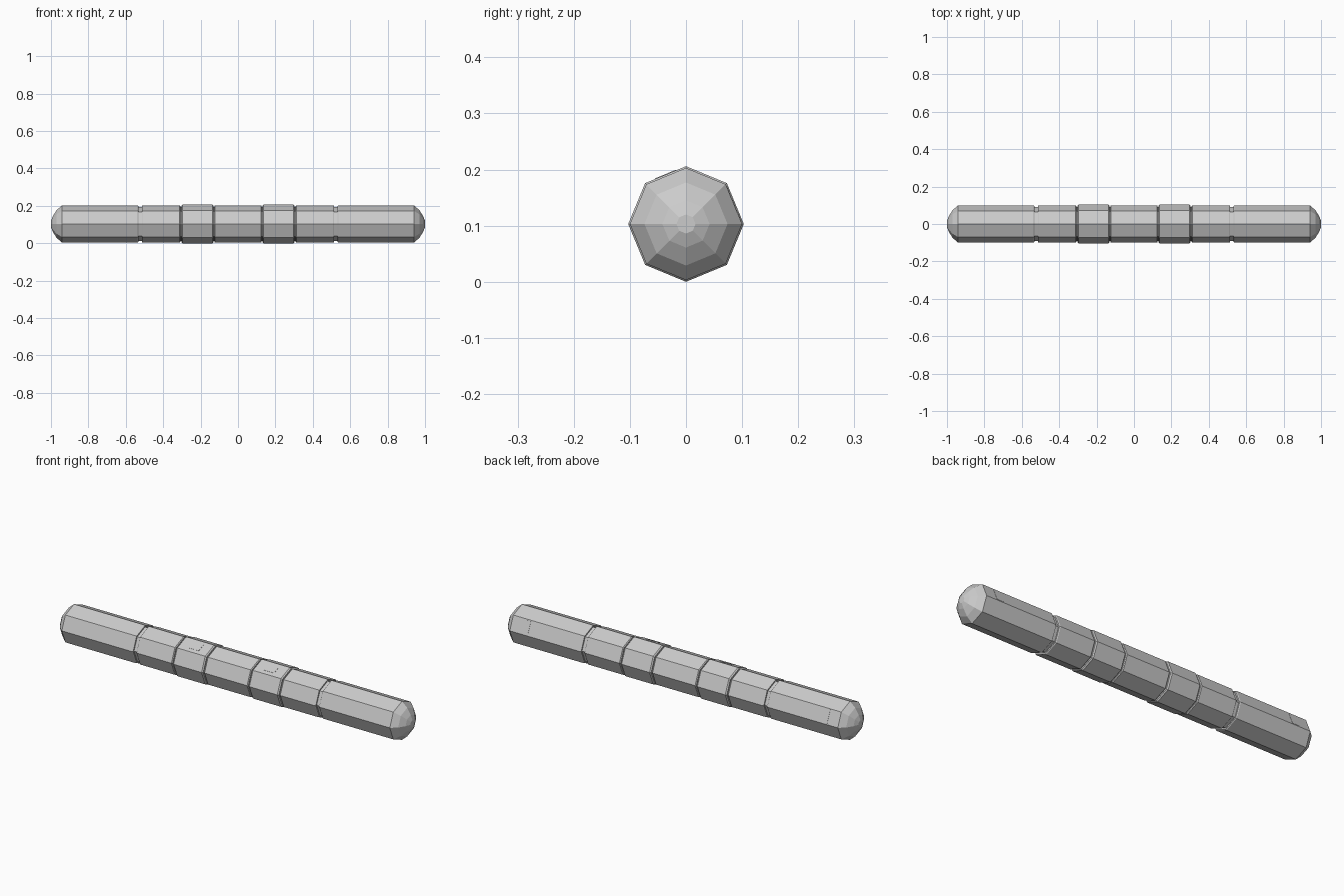
import bpy, bmesh, math
from mathutils import Matrix

if "Cube" in bpy.data.objects:
    bpy.data.objects.remove(bpy.data.objects["Cube"])

ZC = 0.103   # axis height


def lathe(name, profile, sides=8):
    """Closed flat-faceted solid from (x, radius) rings around the long axis."""
    bm = bmesh.new()
    rings = []
    for x, r in profile:
        rings.append([bm.verts.new((x, r * math.cos(i * math.tau / sides),
                                    ZC + r * math.sin(i * math.tau / sides)))
                      for i in range(sides)])
    for a, b in zip(rings, rings[1:]):
        for i in range(sides):
            j = (i + 1) % sides
            bm.faces.new((a[i], a[j], b[j], b[i]))
    bm.faces.new(rings[0])
    bm.faces.new(rings[-1])
    return finish(name, bm)


def finish(name, bm):
    bmesh.ops.recalc_face_normals(bm, faces=bm.faces[:])
    me = bpy.data.meshes.new(name)
    bm.to_mesh(me)
    bm.free()
    ob = bpy.data.objects.new(name, me)
    bpy.context.collection.objects.link(ob)
    return ob


def plate(name, x, angle, radius, width, height):
    """Thin plate lying on the flat facing 'angle' (degrees from +y towards +z)."""
    a = math.radians(angle)
    d = radius * math.cos(math.pi / 8) - 0.0005
    m = (Matrix.Translation((x, d * math.cos(a), ZC + d * math.sin(a)))
         @ Matrix.Rotation(a, 4, 'X') @ Matrix.Diagonal((width, 0.003, height, 1)))
    bm = bmesh.new()
    bmesh.ops.create_cube(bm, size=1, matrix=m)
    return finish(name, bm)


# core visible in the narrow gaps
lathe("inner_core", [(-0.6, 0.09), (0.6, 0.09)])

# middle grip between the sleeves
lathe("centre_grip", [(-0.126, 0.096), (-0.122, 0.1), (0.122, 0.1), (0.126, 0.096)])

for s, side in ((-1, "left"), (1, "right")):
    # raised sleeve with chamfered rims
    lathe(side + "_sleeve", [(s * x, r) for x, r in
          ((0.131, 0.098), (0.137, 0.103), (0.297, 0.103), (0.303, 0.098))])
    # short tube between sleeve and groove
    lathe(side + "_inner_tube", [(s * x, r) for x, r in
          ((0.308, 0.096), (0.312, 0.1), (0.51, 0.1), (0.514, 0.097))])
    # long end tube with rounded cap
    lathe(side + "_end_tube", [(s * x, r) for x, r in
          ((0.533, 0.097), (0.537, 0.1), (0.94, 0.1), (0.97, 0.074),
           (0.99, 0.042), (1.0, 0.017))])
    # control button on the front upper flat, strip on the back upper flat
    plate(side + "_button", s * 0.216, 112.5, 0.103, 0.06, 0.04)
    plate(side + "_strip", s * 0.858, 22.5, 0.1, 0.04, 0.068)
